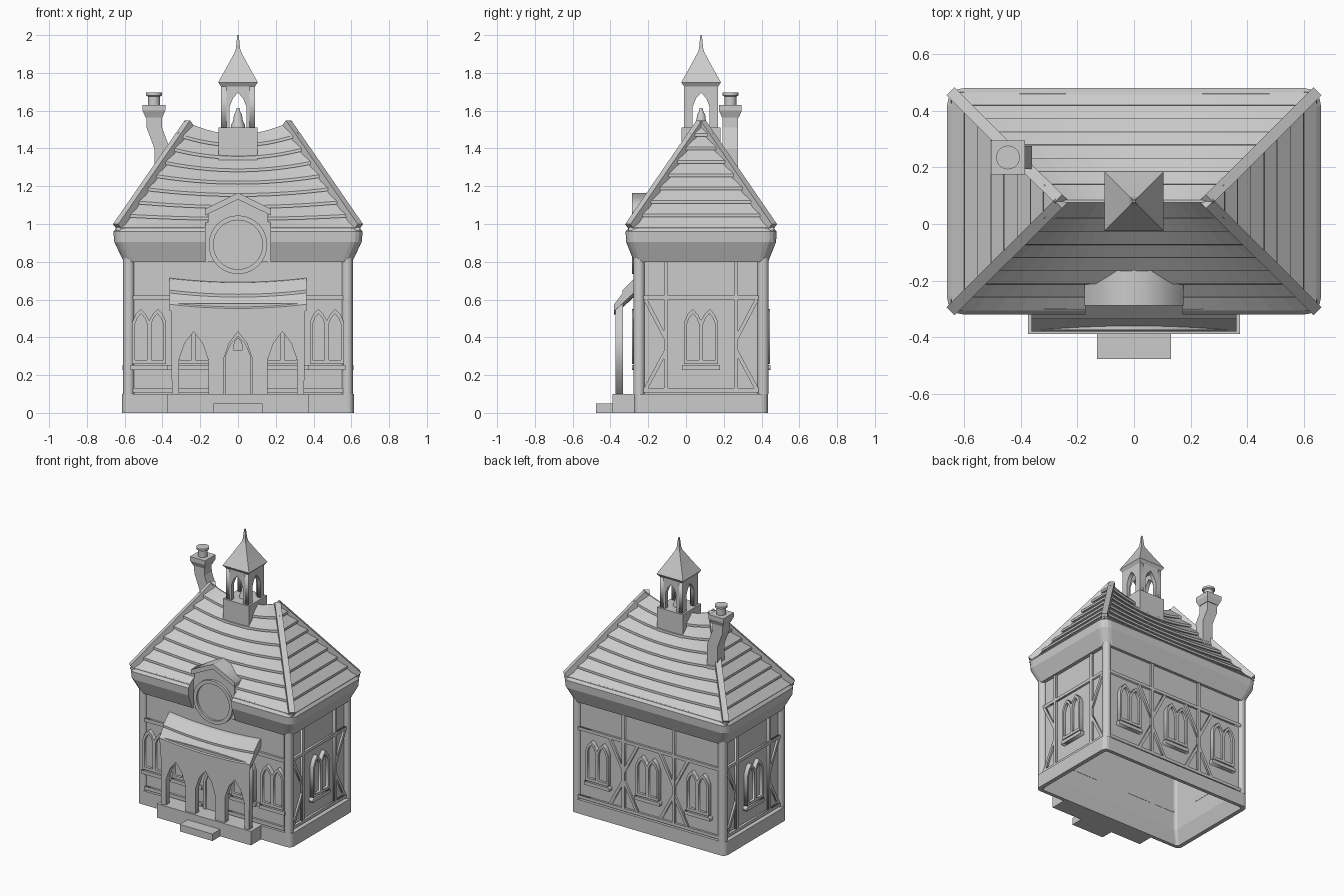
import bpy, bmesh, math
from mathutils import Matrix, Vector

cube = bpy.data.objects.get("Cube")
if cube:
    bpy.data.objects.remove(cube, do_unlink=True)

stone = bpy.data.materials.new("plain_grey")
stone.use_nodes = True
GREY = (0.6, 0.6, 0.6, 1)
stone.diffuse_color = GREY
stone.node_tree.nodes["Principled BSDF"].inputs["Base Color"].default_value = GREY
YC = 0.08  # middle of the house in depth


def link(name, data):
    ob = bpy.data.objects.new(name, data)
    bpy.context.scene.collection.objects.link(ob)
    data.materials.append(stone)
    return ob


def activate(ob):
    bpy.ops.object.select_all(action='DESELECT')
    ob.select_set(True)
    bpy.context.view_layer.objects.active = ob


def loft(name, rings, smooth=False):
    """Closed solid through a list of rings with equal point counts."""
    bm = bmesh.new()
    vs = [[bm.verts.new(p) for p in ring] for ring in rings]
    n = len(vs[0])
    for a, b in zip(vs, vs[1:]):
        for i in range(n):
            j = (i + 1) % n
            bm.faces.new((a[i], a[j], b[j], b[i]))
    bm.faces.new(vs[0][::-1])
    bm.faces.new(vs[-1])
    bmesh.ops.recalc_face_normals(bm, faces=bm.faces)
    me = bpy.data.meshes.new(name)
    bm.to_mesh(me)
    bm.free()
    ob = link(name, me)
    if smooth:
        activate(ob)
        bpy.ops.object.shade_smooth_by_angle(angle=math.radians(40))
    return ob


def rect(x0, x1, y0, y1, z):
    return [(x0, y0, z), (x1, y0, z), (x1, y1, z), (x0, y1, z)]


def box(name, x0, x1, y0, y1, z0, z1):
    return loft(name, [rect(x0, x1, y0, y1, z0), rect(x0, x1, y0, y1, z1)])


def square(cx, cy, h, z):
    return rect(cx - h, cx + h, cy - h, cy + h, z)


def rounded(hx, hy, z, r):
    pts = []
    for k, (sx, sy) in enumerate(((1, 1), (-1, 1), (-1, -1), (1, -1))):
        for s in range(5):
            a = math.pi / 2 * (k + s / 4)
            pts.append((sx * (hx - r) + r * math.cos(a), YC + sy * (hy - r) + r * math.sin(a), z))
    return pts


def circle(cx, cy, r, z, n=24):
    return [(cx + r * math.cos(i * math.tau / n), cy + r * math.sin(i * math.tau / n), z) for i in range(n)]


def wall(angle, dist, cy=YC):
    """Frame whose x runs along a wall, y is up and z points outwards."""
    return (Matrix.Translation((0, cy, 0)) @ Matrix.Rotation(math.radians(angle), 4, 'Z')
            @ Matrix.Translation((0, -dist, 0)) @ Matrix.Rotation(math.pi / 2, 4, 'X'))


def plate(name, frame, outlines, depth):
    """Flat plate reaching depth to both sides; later outlines are holes."""
    cu = bpy.data.curves.new(name, 'CURVE')
    cu.dimensions, cu.fill_mode, cu.extrude = '2D', 'BOTH', depth
    for pts in outlines:
        sp = cu.splines.new('POLY')
        sp.points.add(len(pts) - 1)
        for p, (u, v) in zip(sp.points, pts):
            p.co = (u, v, 0, 1)
        sp.use_cyclic_u = True
    ob = link(name, cu)
    ob.matrix_world = frame
    activate(ob)
    bpy.ops.object.convert(target='MESH')
    return ob


def beam(name, frame, p, q, w=0.022, depth=0.015):
    p, q = Vector(p), Vector(q)
    d = (q - p).normalized()
    s = Vector((-d.y, d.x)) * w / 2
    plate(name, frame, [[p - s, q - s, q + s, p + s]], depth)


def lancet(c, h, z0, spring, apex):
    m = spring + (apex - spring) * 0.6
    return [(c - h, z0), (c + h, z0), (c + h, spring), (c + h * 0.6, m), (c, apex),
            (c - h * 0.6, m), (c - h, spring)]


def disc(r, z, n=40):
    return [(r * math.cos(i * math.tau / n), z + r * math.sin(i * math.tau / n)) for i in range(n)]


def window(frame, c):
    left, right = (lancet(c + s * 0.045, 0.045, 0.26, 0.48, 0.55) for s in (-1, 1))
    outline = left[:1] + right[1:6] + [(c, 0.49)] + left[3:]
    holes = [lancet(c + s * 0.043, 0.032, 0.28, 0.47, 0.525) for s in (-1, 1)]
    plate("window_frame", frame, [outline] + holes, 0.03)
    plate("window_pane", frame, holes[:1], 0.012)
    plate("window_pane", frame, holes[1:], 0.012)
    beam("window_sill", frame, (c - 0.1, 0.24), (c + 0.1, 0.24), 0.025, 0.032)


# Hollow body with plinth
loft("house_body", [rounded(0.55, 0.305, 0.78, 0.02), rounded(0.55, 0.305, 0.1, 0.02),
                    rounded(0.585, 0.33, 0, 0.02), rounded(0.615, 0.355, 0, 0.035),
                    rounded(0.615, 0.355, 0.1, 0.035), rounded(0.58, 0.335, 0.1, 0.02),
                    rounded(0.58, 0.335, 0.83, 0.02)])
for sx in (-1, 1):
    for sy in (-1, 1):
        loft("corner_post", [circle(sx * 0.578, YC + sy * 0.328, 0.03, z, 12) for z in (0.1, 0.82)], True)

# Timber framing and windows
front, back = wall(0, 0.335), wall(180, 0.335)
sides = [wall(90, 0.58), wall(-90, 0.58)]
for f, half, posts, wins in [(back, 0.57, (-0.2, 0.2), (-0.4, 0, 0.4)),
                             (sides[0], 0.32, (-0.185, 0.185), (0,)),
                             (sides[1], 0.32, (-0.185, 0.185), (0,))]:
    for z in (0.12, 0.61):
        beam("rail", f, (-half, z), (half, z))
    for c in wins:
        window(f, c)
    for u in posts:
        beam("post", f, (u, 0.11), (u, 0.82))
        for s in ((-1, 1) if f is back else (math.copysign(1, u),)):
            beam("brace", f, (u, 0.39), (u + s * 0.11, 0.6), 0.02, 0.013)
            beam("brace", f, (u, 0.33), (u + s * 0.11, 0.125), 0.02, 0.013)
for s in (-1, 1):
    for z in (0.12, 0.24, 0.61):
        beam("front_rail", front, (s * 0.1, z), (s * 0.555, z), 0.025)
    window(front, s * 0.47)
    window(front, s * 0.235)

# Door
plate("door_frame", front, [lancet(0, 0.085, 0.1, 0.3, 0.43), lancet(0, 0.065, 0.1, 0.3, 0.405)], 0.022)
plate("door", front, [lancet(0, 0.07, 0.1, 0.3, 0.41), lancet(0, 0.02, 0.33, 0.365, 0.395)], 0.012)

# Eaves and stepped, sagging hip roof
eaves = loft("eaves", [rounded(0.605, 0.355, 0.8, 0.05), rounded(0.655, 0.397, 0.905, 0.06),
                       rounded(0.66, 0.4, 0.96, 0.06), rounded(0.64, 0.38, 0.985, 0.05)])


def roof_ring(t, out, dz=0):
    hx, hy = 0.632 - 0.372 * t + out, max(0.372 * (1 - t) + out, 0.004)
    us = [i / 8 - 1 for i in range(17)]
    z = [0.965 + 0.57 * t + dz - 0.06 * t ** 0.6 * (1 - u * u) for u in us]
    side = [(u * hx, YC - hy, h) for u, h in zip(us, z)]
    return side + [(x, YC + hy, h) for x, y, h in side[::-1]]


ROWS = 8
rings = []
for i in range(ROWS):
    rings += [roof_ring(i / ROWS, 0.014), roof_ring(i / ROWS, 0.013, 0.016), roof_ring((i + 1) / ROWS, 0)]
roof = loft("shingle_roof", rings)
for sx in (-1, 1):
    for sy in (-1, 1):
        p, q = Vector((sx * 0.638, YC + sy * 0.378, 0.985)), Vector((sx * 0.258, YC, 1.535))
        d = (q - p).normalized()
        s = d.cross(Vector((0, 0, 1))).normalized() * 0.02
        n = s.cross(d).normalized() * 0.02
        loft("hip_ridge", [[c - s - n, c + s - n, c + s + n, c - s + n] for c in (p, q)])

# Recess in the eaves for the dormer
cutter = box("dormer_cutter", -0.172, 0.172, -0.5, -0.262, 0.7, 1.09)
cutter.hide_render = True
for ob in (eaves, roof):
    mod = ob.modifiers.new("recess", 'BOOLEAN')
    mod.operation, mod.object, mod.solver = 'DIFFERENCE', cutter, 'EXACT'
    activate(ob)
    bpy.ops.object.modifier_apply(modifier=mod.name)
bpy.data.objects.remove(cutter, do_unlink=True)

# Dormer with round window
plate("dormer_wall", wall(0, 0.19, 0), [[(-0.158, 0.8), (0.158, 0.8), (0.158, 1.06), (0, 1.13), (-0.158, 1.06)]], 0.078)
plate("dormer_roof", wall(0, 0.19, 0), [[(-0.175, 1.045), (0, 1.13), (0.175, 1.045), (0.175, 1.08),
                                         (0, 1.165), (-0.175, 1.08)]], 0.097)
plate("round_window_frame", wall(0, 0.265, 0), [disc(0.155, 0.89), disc(0.13, 0.89)], 0.022)
plate("round_window_pane", wall(0, 0.26, 0), [disc(0.135, 0.89)], 0.012)

# Porch: floor, step, arcade and sagging roof
box("porch_floor", -0.375, 0.375, -0.388, -0.27, 0, 0.1)
box("front_step", -0.13, 0.13, -0.477, -0.38, 0, 0.05)
arcade = [(-0.35, 0.1)]
for c in (-0.235, 0, 0.235):
    arch = lancet(c, 0.078, 0.1, 0.28, 0.43)
    arcade += arch[:1] + arch[:1:-1] + arch[1:2]
plate("porch_arcade", wall(0, 0.354, 0), [arcade + [(0.35, 0.1), (0.355, 0.58), (-0.355, 0.58)]], 0.02)
section = [(-0.38, 0.54), (-0.38, 0.575), (-0.335, 0.635), (-0.335, 0.65), (-0.275, 0.71), (-0.25, 0.715), (-0.25, 0.66),
           (-0.335, 0.58)]
rings = []
for i in range(13):
    u = i / 6 - 1
    rings.append([(0.362 * u, y, z - 0.022 * (1 - u * u)) for y, z in section])
loft("porch_roof", rings)

# Bell tower
box("tower_base", -0.103, 0.103, YC - 0.103, YC + 0.103, 1.34, 1.51)
opening = lancet(0, 0.045, 1.51, 1.62, 1.695)
for k in range(4):
    w = 0.09 if k % 2 else 0.062
    plate("belfry_wall", wall(90 * k, 0.076),
          [[(-w, 1.51)] + opening[:1] + opening[:1:-1] + opening[1:2] + [(w, 1.51), (w, 1.74), (-w, 1.74)]], 0.014)
loft("tower_roof", [square(0, YC, h, z) for h, z in
                    ((0.088, 1.725), (0.105, 1.75), (0.06, 1.83), (0.017, 1.91), (0.011, 1.93), (0.004, 2.0))])
loft("bell", [circle(0, YC, r, z) for r, z in
              ((0.038, 1.51), (0.036, 1.525), (0.025, 1.55), (0.021, 1.58), (0.012, 1.595), (0.007, 1.615))], True)

# Crooked chimney with pot
loft("chimney", [square(x, 0.235, 0.041, z) for x, z in
                 ((-0.402, 1.1), (-0.402, 1.4), (-0.443, 1.51), (-0.445, 1.58))])
loft("chimney_cap", [square(-0.445, 0.235, h, z) for h, z in ((0.045, 1.565), (0.06, 1.6), (0.06, 1.63))])
loft("chimney_pot", [circle(-0.445, 0.235, r, z) for r, z in
                     ((0.032, 1.63), (0.032, 1.675), (0.042, 1.68), (0.042, 1.695))], True)
